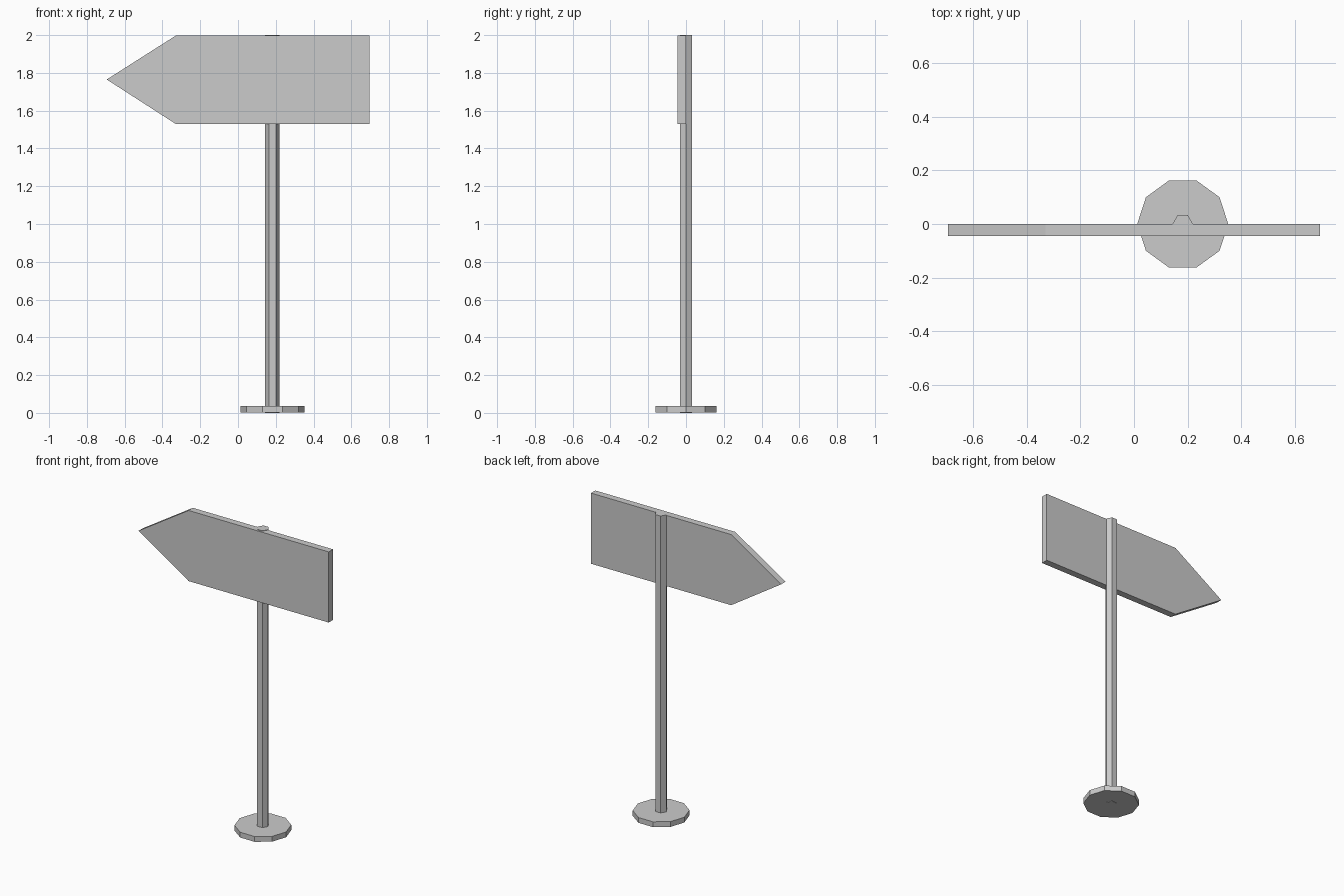
import bpy, bmesh
from math import cos, sin, tau
from mathutils import Vector

if "Cube" in bpy.data.objects:
    bpy.data.objects.remove(bpy.data.objects["Cube"])


def prism(name, outline, extrude):
    """Solid made by pushing a flat outline along a vector."""
    bm = bmesh.new()
    face = bm.faces.new([bm.verts.new(p) for p in outline])
    res = bmesh.ops.extrude_face_region(bm, geom=[face], use_keep_orig=True)
    moved = [v for v in res["geom"] if isinstance(v, bmesh.types.BMVert)]
    bmesh.ops.translate(bm, verts=moved, vec=Vector(extrude))
    bmesh.ops.recalc_face_normals(bm, faces=bm.faces)
    mesh = bpy.data.meshes.new(name)
    bm.to_mesh(mesh)
    bm.free()
    obj = bpy.data.objects.new(name, mesh)
    bpy.context.collection.objects.link(obj)
    return obj


def ring(radius, sides, z):
    return [(POST_X + radius * cos(tau * i / sides), radius * sin(tau * i / sides), z)
            for i in range(sides)]


POST_X = 0.182

# Ten-sided foot plate
prism("base", ring(0.17, 10, 0.002), (0, 0, 0.035))

# Six-sided post, running the full height
prism("post", ring(0.038, 6, 0), (0, 0, 2.0))

# Arrow-shaped board pointing to -x
arrow = [(-0.695, 1.765), (-0.33, 1.53), (0.695, 1.53), (0.695, 1.997), (-0.33, 1.997)]
prism("sign_board", [(x, -0.045, z) for x, z in arrow], (0, 0.045, 0))
